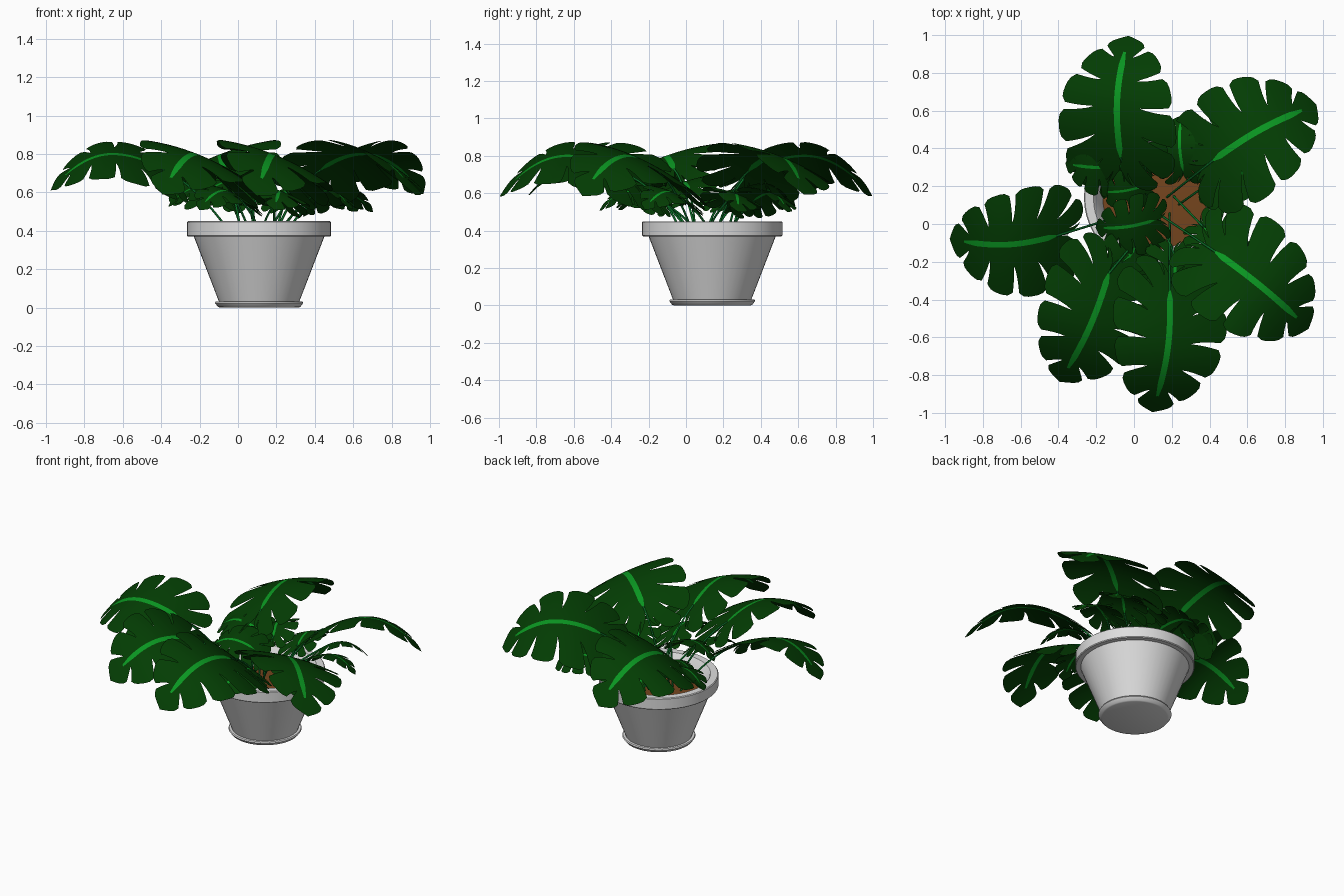
import bpy, bmesh, math, random
from mathutils import Vector

random.seed(4)
if "Cube" in bpy.data.objects:
    bpy.data.objects.remove(bpy.data.objects["Cube"])


def material(name, rgb):
    m = bpy.data.materials.new(name)
    m.use_nodes = True
    m.diffuse_color = (*rgb, 1)
    m.node_tree.nodes["Principled BSDF"].inputs["Base Color"].default_value = (*rgb, 1)
    return m


LEAF = material("leaf green", (0.001, 0.046, 0.001))
RIB = material("rib green", (0.003, 0.3, 0.015))
STEM = material("stem green", (0.003, 0.16, 0.02))
POT = material("pot grey", (0.73, 0.73, 0.73))
SOIL = material("soil brown", (0.18, 0.06, 0.013))
CENTRE = Vector((0.11, 0.14, 0))


def finish(bm, name, mats, angle=35):
    bmesh.ops.remove_doubles(bm, verts=bm.verts, dist=0.0004)
    bmesh.ops.recalc_face_normals(bm, faces=bm.faces)
    mesh = bpy.data.meshes.new(name)
    bm.to_mesh(mesh)
    bm.free()
    ob = bpy.data.objects.new(name, mesh)
    bpy.context.collection.objects.link(ob)
    for m in mats:
        mesh.materials.append(m)
    bpy.ops.object.select_all(action='DESELECT')
    bpy.context.view_layer.objects.active = ob
    ob.select_set(True)
    bpy.ops.object.shade_smooth_by_angle(angle=math.radians(angle))
    return ob


def lathe(name, profile, mat, steps=48):
    bm = bmesh.new()
    verts = [bm.verts.new((r, 0, z)) for r, z in profile]
    edges = [bm.edges.new(pair) for pair in zip(verts, verts[1:])]
    bmesh.ops.spin(bm, geom=verts + edges, cent=(0, 0, 0), axis=(0, 0, 1),
                   angle=math.tau, steps=steps)
    finish(bm, name, [mat]).location = CENTRE


# Pot, saucer and soil
lathe("pot", [(0, 0.02), (0.205, 0.02), (0.34, 0.37), (0.37, 0.37), (0.375, 0.375),
              (0.375, 0.445), (0.37, 0.45), (0.325, 0.45), (0.32, 0.445), (0.27, 0.31)], POT)
lathe("saucer", [(0, 0), (0.205, 0), (0.215, 0.004), (0.23, 0.024),
                 (0.226, 0.032), (0.2, 0.032)], POT)
lathe("soil", [(0, 0.335), (0.2, 0.33), (0.276, 0.325)], SOIL)

# Half outline of a split leaf, from the notch at the stalk to the tip
OUTLINE = [Vector(p) for p in ((0.01, -0.03), (0.1, -0.2), (0.27, -0.23), (0.41, -0.1),
                               (0.47, 0.12), (0.47, 0.38), (0.41, 0.62), (0.29, 0.82),
                               (0.14, 0.95), (0, 1.01))]


def edge_point(a):
    f = min(max(a, 0), 1) * (len(OUTLINE) - 1)
    i = min(int(f), len(OUTLINE) - 2)
    p, q = OUTLINE[i], OUTLINE[i + 1]
    o, r = OUTLINE[max(i - 1, 0)], OUTLINE[min(i + 2, len(OUTLINE) - 1)]
    t = f - i
    return 0.5 * (2 * p + (q - o) * t + (2 * o - 5 * p + 4 * q - r) * t * t
                  + (3 * p - o - 3 * q + r) * t ** 3)


def stem(name, start, end):
    cu = bpy.data.curves.new(name, 'CURVE')
    cu.dimensions = '3D'
    cu.bevel_depth = 0.006
    cu.bevel_resolution = 1
    cu.resolution_u = 10
    sp = cu.splines.new('BEZIER')
    sp.bezier_points.add(1)
    out = (end - start) * 0.4
    for bp, co, d in zip(sp.bezier_points, (start, end),
                         (Vector((out.x * 0.5, out.y * 0.5, 0.14)),
                          Vector((out.x, out.y, 0.06)))):
        bp.co = co
        bp.handle_left, bp.handle_right = co - d, co + d
    cu.materials.append(STEM)
    ob = bpy.data.objects.new(name, cu)
    bpy.context.collection.objects.link(ob)


LOBES, ACROSS = 7, 6
RINGS = [0, 0.05, 0.16, 0.28, 0.4, 0.52, 0.68, 0.84, 0.94, 1]


def leaf(name, base, tip, height, width=1.0, bend=0.0):
    base, tip = Vector(base), Vector(tip)
    axis = tip - base
    size = axis.length
    axis.normalize()
    side = Vector((axis.y, -axis.x))

    def place(x, y):
        # Arched along the rib, rolled up on one side, drooping at the edges
        arch = -0.14 * ((0.45 - y) / 0.45) ** 2 if y < 0.45 else -0.32 * ((y - 0.45) / 0.55) ** 2
        z = height + size * (arch + 0.38 * x - 0.28 * x * x)
        across = x * width + bend * math.sin(math.pi * max(y, 0))
        p = base + (side * across + axis * y) * size
        return Vector((p.x, p.y, z))

    bm = bmesh.new()
    for sign in (-1, 1):
        for lobe in range(LOBES):
            rows = []
            for s in RINGS:
                row = []
                for j in range(ACROSS + 1):
                    q = 2 * j / ACROSS - 1
                    # Fingers part beyond mid width and have rounded ends; the tip stays whole
                    part = max(0, (s - 0.4) / 0.6)
                    if lobe == LOBES - 1 and q > 0:
                        part = 0
                    a = (lobe + 0.5 + 0.5 * q * (1 - 0.19 * part ** 0.6)) / LOBES
                    reach = s * (1 - 0.08 * abs(q) ** 4 * part)
                    e = edge_point(a)
                    p = Vector((0, 0.96 * a ** 1.25)).lerp(e, reach)
                    p.y -= 0.07 * math.sin(math.pi * reach) * (1 - a)
                    if s == RINGS[1]:
                        p.x = min(0.12 * e.x, 0.025)
                    row.append(bm.verts.new(place(sign * p.x, p.y)))
                rows.append(row)
            for k, (r0, r1) in enumerate(zip(rows, rows[1:])):
                for j in range(ACROSS):
                    f = bm.faces.new((r0[j], r0[j + 1], r1[j + 1], r1[j]))
                    f.material_index = int(k == 0 and (lobe < LOBES - 1 or j < ACROSS // 2))
    finish(bm, name, [LEAF, RIB], 60)

    # Stalk from the soil to the leaf notch
    out = base - CENTRE.xy
    root = CENTRE.xy + out * min(0.25, 0.12 / max(out.length, 0.01))
    root += Vector((random.uniform(-0.07, 0.07), random.uniform(-0.07, 0.07)))
    stem(name + "_stem", Vector((root.x, root.y, 0.32)), place(0, 0.02))


# Large outer leaves
leaf("back_leaf", (-0.07, 0.34), (-0.03, 0.99), 0.8, 1.0, -0.06)
leaf("back_left_leaf", (0.41, 0.33), (0.96, 0.63), 0.8, 1.08, -0.04)
leaf("front_left_leaf", (0.42, -0.14), (0.92, -0.55), 0.8, 1.03, -0.02)
leaf("front_leaf", (0.19, -0.34), (0.1, -0.99), 0.8, 0.97, -0.05)
leaf("front_right_leaf", (-0.13, -0.25), (-0.39, -0.83), 0.8, 1.02, -0.04)
leaf("right_leaf", (-0.4, -0.06), (-0.97, -0.08), 0.8, 1.06, -0.07)

# Small inner leaves
SMALL = [((0.11, 0.02), (-0.2, -0.02), 0.66), ((-0.05, 0.31), (-0.36, 0.32), 0.63),
         ((0.26, 0.28), (0.25, 0.57), 0.62), ((0.01, -0.12), (-0.2, -0.34), 0.61),
         ((0.21, -0.15), (0.19, -0.46), 0.61), ((0.37, -0.02), (0.58, -0.22), 0.61),
         ((0.4, 0.22), (0.7, 0.28), 0.6), ((0.38, 0.36), (0.62, 0.54), 0.6),
         ((0.06, 0.3), (-0.03, 0.58), 0.62), ((0.05, 0.2), (-0.18, 0.17), 0.6)]
for n, (b, t, h) in enumerate(SMALL):
    leaf("small_leaf_%d" % (n + 1), b, t, h, 1.08, -0.05)
